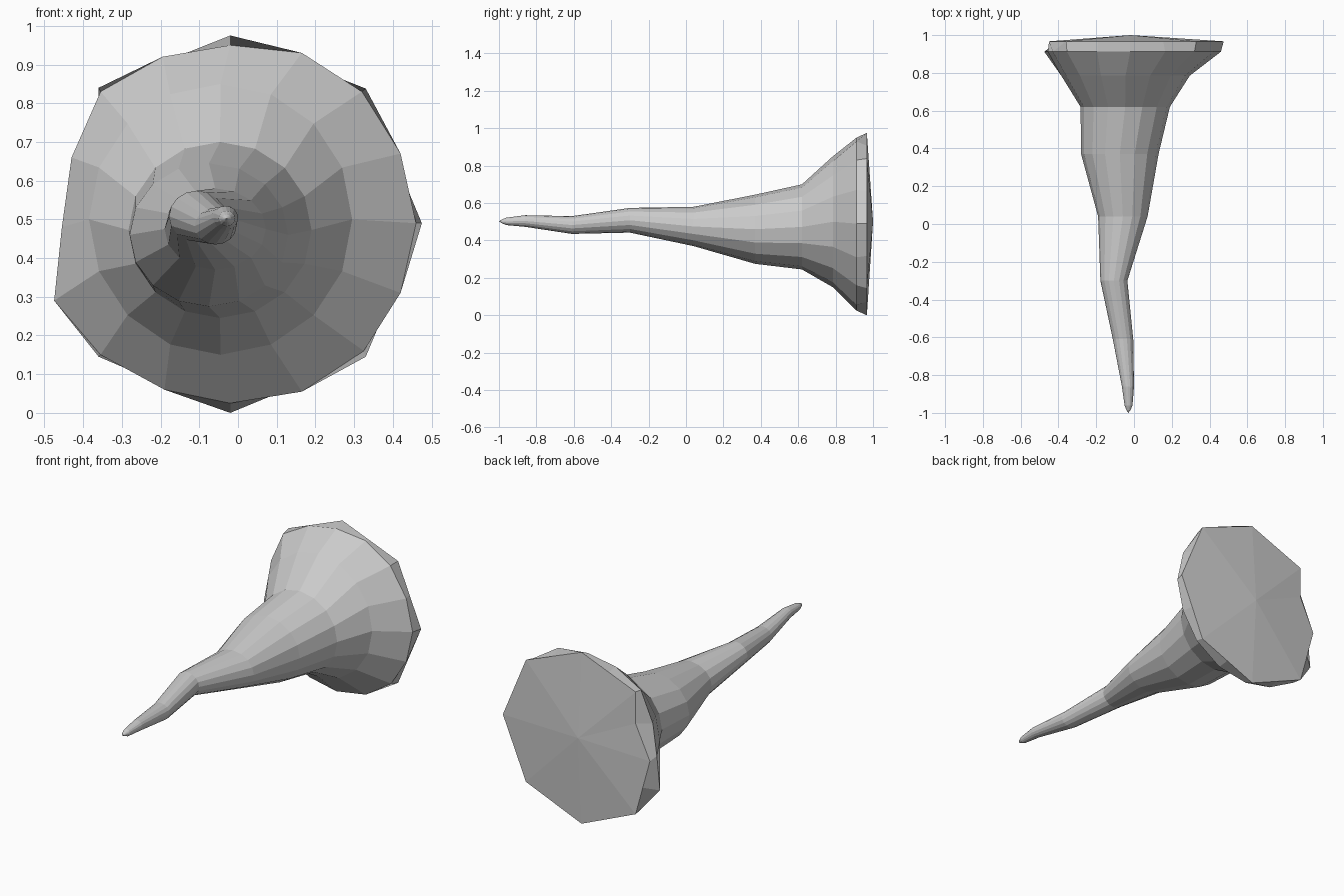
import bpy, bmesh
from math import cos, sin, tau

if "Cube" in bpy.data.objects:
    bpy.data.objects.remove(bpy.data.objects["Cube"])

N = 16


def oval(y, x0, x1, z0, z1):
    """16-sided ring across the horn, from its x and z limits."""
    cx, cz, rx, rz = (x0 + x1) / 2, (z0 + z1) / 2, (x1 - x0) / 2, (z1 - z0) / 2
    return [(cx + rx * cos(tau * i / N), y, cz + rz * sin(tau * i / N)) for i in range(N)]


# Curved, tapering body: y, x limits, z limits
sections = [
    (-0.985, -0.04, -0.018, 0.492, 0.512),
    (-0.96, -0.05, -0.008, 0.482, 0.522),
    (-0.86, -0.064, 0.0, 0.473, 0.535),
    (-0.61, -0.112, -0.004, 0.435, 0.53),
    (-0.30, -0.178, -0.035, 0.442, 0.574),
    (0.04, -0.19, 0.072, 0.37, 0.58),
    (0.37, -0.28, 0.13, 0.275, 0.645),
    (0.62, -0.283, 0.19, 0.245, 0.70),
    (0.785, -0.385, 0.295, 0.15, 0.85),
]
rings = [oval(*s) for s in sections]

# Irregular front edge of the flared base
edge = [(.46, .49), (.42, .67), (.32, .83), (.165, .93), (-.02, .95), (-.195, .92),
        (-.355, .83), (-.43, .66), (-.455, .48), (-.475, .29), (-.355, .15),
        (-.19, .06), (-.02, .025), (.165, .055), (.325, .16), (.42, .31)]
rings.append([(x, 0.912, z) for x, z in edge])

# Coarser back rim: eight corners with straight sides and one notch
corners = [(.475, .49), (.33, .838), (-.02, .975), (-.36, .84),
           (-.45, .47), (-.36, .145), (-.02, 0.0), (.33, .145)]
rim = []
for i, (x, z) in enumerate(corners):
    nx, nz = corners[(i + 1) % 8]
    rim += [(x, 0.967, z), ((x + nx) / 2, 0.967, (z + nz) / 2)]
rim[7] = (-0.36, 0.967, 0.66)
rings.append(rim)

# Skin the rings and close both ends with fans
bm = bmesh.new()
loops = [[bm.verts.new(p) for p in r] for r in rings]
for a, b in zip(loops, loops[1:]):
    for i in range(N):
        j = (i + 1) % N
        bm.faces.new((a[i], a[j], b[j], b[i]))
for loop, tip in ((loops[0], (-0.03, -1.0, 0.502)), (loops[-1], (-0.02, 1.0, 0.5))):
    c = bm.verts.new(tip)
    for i in range(N):
        bm.faces.new((loop[i], loop[(i + 1) % N], c))
bmesh.ops.recalc_face_normals(bm, faces=bm.faces)

mesh = bpy.data.meshes.new("horn")
bm.to_mesh(mesh)
bm.free()
bpy.context.collection.objects.link(bpy.data.objects.new("horn", mesh))
